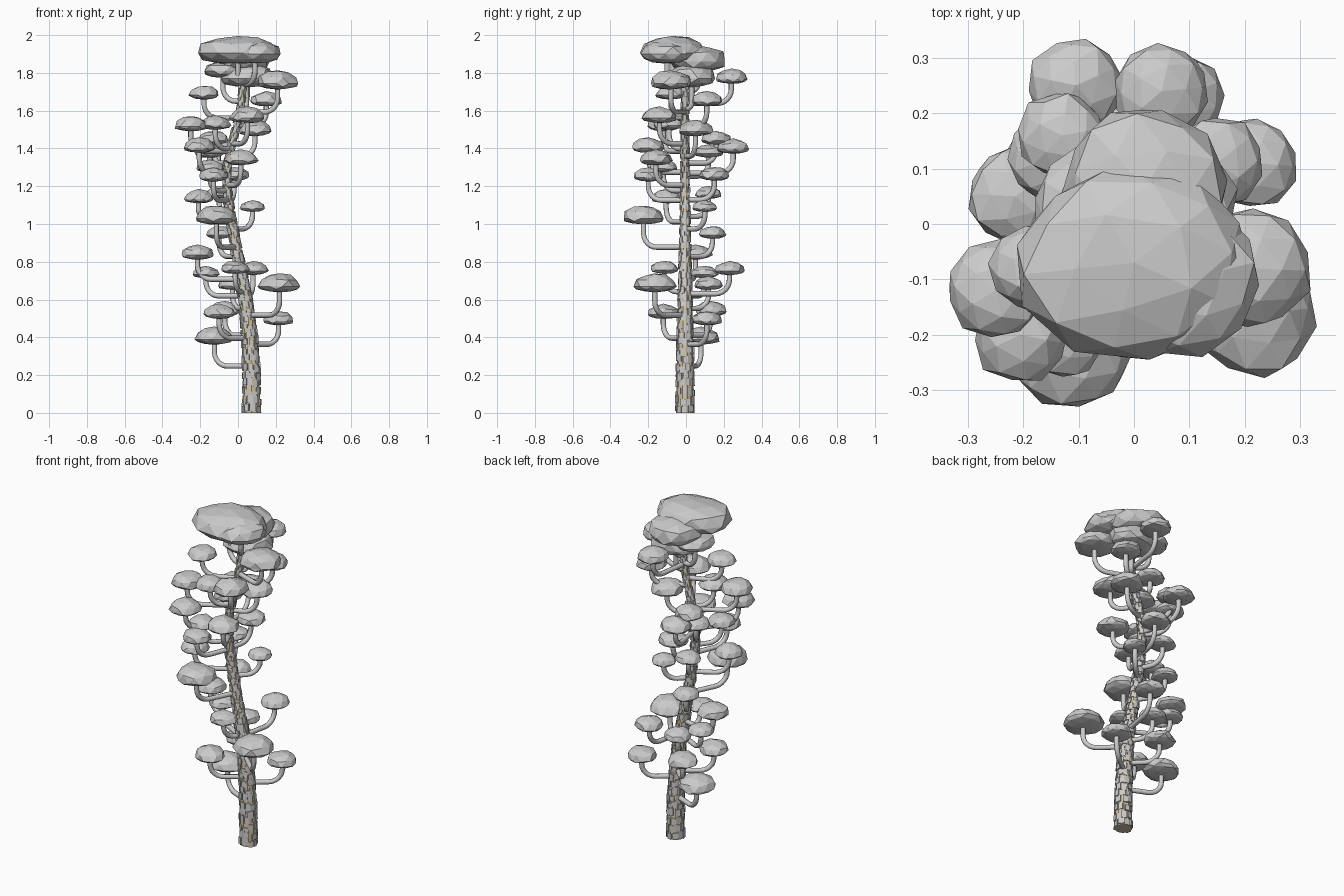
import bpy, bmesh, math, random
from mathutils import Vector, Matrix

if "Cube" in bpy.data.objects:
    bpy.data.objects.remove(bpy.data.objects["Cube"])

random.seed(4)

# trunk centre line: z, x, radius
TRUNK = [(0, .072, .047), (.2, .072, .044), (.4, .062, .04), (.55, .048, .036), (.7, .022, .032),
         (.85, -.005, .028), (1.0, -.032, .025), (1.15, -.055, .022), (1.27, -.06, .02),
         (1.38, -.045, .019), (1.5, -.012, .018), (1.62, .015, .018), (1.75, .025, .017), (1.88, .025, .015)]


def trunk_at(z):
    for (z0, x0, r0), (z1, x1, r1) in zip(TRUNK, TRUNK[1:]):
        if z <= z1:
            t = (z - z0) / (z1 - z0)
            return Vector((x0 + (x1 - x0) * t, -.005, z)), r0 + (r1 - r0) * t
    return Vector((TRUNK[-1][1], -.005, z)), TRUNK[-1][2]


def finish(name, bm, smooth=False, color=None):
    bmesh.ops.recalc_face_normals(bm, faces=bm.faces)
    for f in bm.faces:
        f.smooth = smooth and len(f.verts) == 4
    me = bpy.data.meshes.new(name)
    bm.to_mesh(me)
    bm.free()
    ob = bpy.data.objects.new(name, me)
    bpy.context.collection.objects.link(ob)
    if color:
        mat = bpy.data.materials.new(name + "_color")
        mat.diffuse_color = color
        mat.use_nodes = True
        mat.node_tree.nodes["Principled BSDF"].inputs["Base Color"].default_value = mat.diffuse_color
        me.materials.append(mat)
    return ob


def tube(name, path, radii, side, sides, smooth=False, color=None):
    """Sweep a ring along a path that lies in the plane perpendicular to side."""
    bm = bmesh.new()
    rings = []
    for i, p in enumerate(path):
        t = (path[min(i + 1, len(path) - 1)] - path[max(i - 1, 0)]).normalized()
        if i == 0 and p.z < .001:
            t = Vector((0, 0, 1))
        up = t.cross(side)
        rings.append([bm.verts.new(p + radii[i] * (math.cos(a) * side + math.sin(a) * up))
                      for a in (2 * math.pi * k / sides for k in range(sides))])
    for a, b in zip(rings, rings[1:]):
        for k in range(sides):
            bm.faces.new((a[k], a[(k + 1) % sides], b[(k + 1) % sides], b[k]))
    bm.faces.new(rings[0])
    bm.faces.new(rings[-1])
    return finish(name, bm, smooth, color)


def foliage(name, c, rx, ry, top, bottom, jitter=.07, power=1.0):
    """Faceted cap: domed above, flatter below; a low power makes it boxier."""
    bm = bmesh.new()
    bmesh.ops.create_icosphere(bm, subdivisions=2, radius=1)
    bmesh.ops.rotate(bm, verts=bm.verts, matrix=Matrix.Rotation(random.random() * 6.28, 3, 'Z'))
    for v in bm.verts:
        k = 1 + random.uniform(-jitter, jitter)
        h = abs(v.co.z) ** power * k
        v.co = Vector((c[0] + v.co.x * rx * k, c[1] + v.co.y * ry * k,
                       c[2] + (h * top if v.co.z > 0 else -h * bottom)))
    return finish(name, bm)


def branch(name, x, y, z, drop):
    """Leaves the trunk level, then bends upright into its foliage."""
    start, _ = trunk_at(z - drop)
    out = Vector((x - start.x, y - start.y, 0))
    length = out.length
    out.normalize()
    bend = min(.075, length * .7, drop * .8)
    pts = [start]
    for k in range(7):
        a = math.pi / 2 * k / 6
        pts.append(start + out * (length - bend + bend * math.sin(a))
                   + Vector((0, 0, bend * (1 - math.cos(a)))))
    pts.append(Vector((x, y, z)))
    tube(name, pts, [.014] * len(pts), out.cross(Vector((0, 0, 1))), 8, True)


# trunk core, tan, showing between the bark plates
zs = [1.88 * i / 40 for i in range(41)]
tube("trunk", [trunk_at(z)[0] for z in zs], [trunk_at(z)[1] for z in zs],
     Vector((0, 1, 0)), 10, False, (.66, .55, .37, 1))

# bark plates in staggered rings around the trunk
bm = bmesh.new()
z, row = 0, 0
while z < 1.78:
    n = 9 if z < .8 else 7
    base_r = trunk_at(z)[1]
    h = .022 + base_r * .5
    for k in range(n):
        a = 2 * math.pi * (k + .5 * (row % 2)) / n + random.uniform(-.12, .12)
        half = math.pi / n * random.uniform(.68, .95)
        lift = random.uniform(.003, .008)
        z0 = max(0, z + random.uniform(-.012, .012))
        z1 = z0 + h * random.uniform(.68, .98)
        vs = []
        for zz in (z0, z1):
            c, r = trunk_at(zz)
            for ang, rad in ((a - half, r * .88), (a + half, r * .88), (a + half, r + lift), (a - half, r + lift)):
                vs.append(bm.verts.new(c + Vector((math.cos(ang) * rad, math.sin(ang) * rad, 0))))
        for q in ((0, 1, 2, 3), (4, 5, 6, 7), (0, 1, 5, 4), (1, 2, 6, 5), (2, 3, 7, 6), (3, 0, 4, 7)):
            bm.faces.new([vs[i] for i in q])
    z += h
    row += 1
finish("bark_plates", bm)

# side foliage: x, y, z, radius
CAPS = [
    (-.125, .08, .4, .102), (.215, .11, .495, .083), (-.1, -.12, .53, .085), (-.07, .13, .545, .085),
    (.22, -.165, .68, .112), (-.03, .12, .68, .078), (-.17, .1, .74, .072), (-.015, -.115, .765, .075),
    (.08, .23, .76, .08), (-.215, .05, .845, .088), (-.1, .14, .95, .073), (-.115, -.225, 1.04, .112),
    (.077, .1, 1.09, .068), (-.21, -.105, 1.14, .08), (-.1, .12, 1.16, .072), (-.13, -.2, 1.255, .08),
    (-.02, .15, 1.26, .082), (-.15, -.12, 1.3, .075), (.015, -.16, 1.345, .09), (-.15, .12, 1.38, .078),
    (-.105, .25, 1.405, .087), (-.205, -.2, 1.41, .087), (-.13, .16, 1.45, .08), (.09, .05, 1.5, .092),
    (-.25, -.12, 1.525, .09), (-.12, -.09, 1.53, .082), (.05, -.14, 1.57, .095), (-.18, -.08, 1.69, .08),
    (.15, .11, 1.655, .085), (.21, -.08, 1.755, .112), (.05, .24, 1.775, .087),
]
for i, (x, y, z, r) in enumerate(CAPS, 1):
    foliage(f"foliage_{i:02d}", (x, y, z - .1 * r), r, r, .64 * r, .28 * r)
    branch(f"branch_{i:02d}", x, y, z, .045 + 1.05 * r)

# crown foliage: centre, half sizes in x and y, height above and below
CROWN = [
    ((-.0, -.07, 1.905), .217, .175, .092, .06), ((.02, .065, 1.86), .155, .15, .085, .05),
    ((.09, -.1, 1.9), .14, .14, .07, .05), ((.045, .03, 1.77), .142, .125, .085, .045),
    ((-.08, .03, 1.81), .105, .11, .05, .035),
]
for i, (c, rx, ry, top, bottom) in enumerate(CROWN, 1):
    foliage(f"crown_foliage_{i}", c, rx, ry, top, bottom, .06, .8)
    branch(f"crown_branch_{i}", c[0], c[1], c[2], .16)
